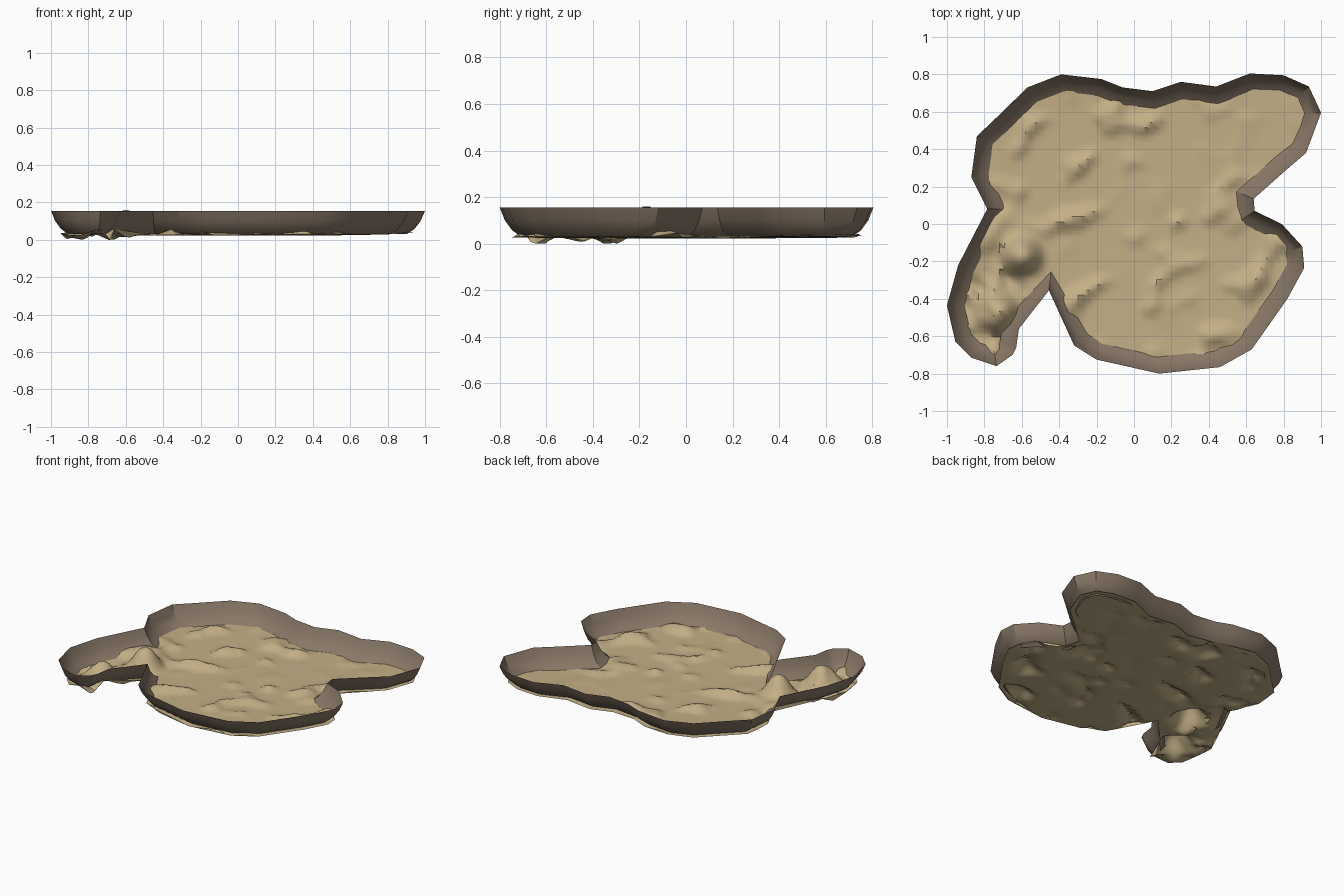
import bpy, bmesh, math
from mathutils import Vector, noise
from mathutils.geometry import delaunay_2d_cdt

if "Cube" in bpy.data.objects:
    bpy.data.objects.remove(bpy.data.objects["Cube"])

# rim outline seen from above (clockwise)
RIM = [(-.39, .80), (-.175, .775), (-.06, .73), (.10, .71), (.25, .76), (.44, .735), (.62, .805),
       (.80, .795), (.935, .735), (1, .595), (.92, .38), (.815, .29), (.64, .135), (.645, .07),
       (.79, 0), (.90, -.12), (.91, -.235), (.82, -.40), (.63, -.67), (.46, -.765), (.135, -.80),
       (-.20, -.725), (-.32, -.65), (-.455, -.355), (-.615, -.56), (-.63, -.66), (-.65, -.70),
       (-.735, -.76), (-.87, -.715), (-.955, -.63), (-1, -.435), (-.94, -.22), (-.785, .08),
       (-.87, .25), (-.84, .47), (-.755, .55), (-.57, .73)]
RIM = [Vector(p) for p in RIM]


def material(name, col):
    m = bpy.data.materials.new(name)
    m.diffuse_color = (*col, 1)
    m.use_nodes = True
    m.node_tree.nodes["Principled BSDF"].inputs["Base Color"].default_value = m.diffuse_color
    return m


def inset(pts, d):
    out = []
    for i, p in enumerate(pts):
        a = (p - pts[i - 1]).normalized()
        b = (pts[(i + 1) % len(pts)] - p).normalized()
        n1, n2 = Vector((a.y, -a.x)), Vector((b.y, -b.x))
        m = (n1 + n2).normalized()
        out.append(p + m * d * min(1 / max(m.dot(n1), .1), 1.12))
    return out


def add_object(name, verts, faces, mat, angle):
    me = bpy.data.meshes.new(name)
    me.from_pydata(verts, [], faces)
    me.materials.append(mat)
    ob = bpy.data.objects.new(name, me)
    bpy.context.collection.objects.link(ob)
    bpy.ops.object.select_all(action='DESELECT')
    ob.select_set(True)
    bpy.context.view_layer.objects.active = ob
    bpy.ops.object.shade_smooth_by_angle(angle=math.radians(angle))
    return ob


def smooth(t):
    t = max(0, min(1, t))
    return t * t * (3 - 2 * t)


# basin wall: single sheet lofted through inset outlines
profile = [(0, .155), (.022, .10), (.052, .058), (.09, .030)]
n = len(RIM)
verts = [(p.x, p.y, z) for d, z in profile for p in inset(RIM, d)]
faces = []
for k in range(len(profile) - 1):
    for i in range(n):
        j = (i + 1) % n
        faces.append((k * n + i, k * n + j, (k + 1) * n + j, (k + 1) * n + i))
add_object("basin_wall", verts, faces, material("brown rock", (.25, .188, .135)), 30)

# sandy floor: height field with dunes, a smooth diagonal track and two mounds
MOUNDS = [(-.60, -.17, .135, .13), (-.73, -.47, .12, .14)]


def floor_height(x, y):
    c, s = math.cos(.6), math.sin(.6)
    u, v = x * c + y * s, -x * s + y * c
    z = .023 + .014 * min(1, (x * x + y * y)) ** 2
    arm = smooth((-.50 - x) / .1) * smooth((-.20 - y) / .1)
    track = smooth((abs(v - .05) - .04) / .12)
    bump = max(0, noise.noise(Vector((u * 5.5, v * 9, 1.7))) - .08)
    z += .075 * bump * (.15 + .85 * track)
    z -= arm * .03 * (.5 + noise.noise(Vector((x * 14, y * 14, 4))))
    for mx, my, h, r in MOUNDS:
        z += h * smooth(1.1 - math.hypot(x - mx, y - my) / r)
    return max(0, z)


edge = inset(RIM, .05)
step = .028
grid = [Vector((-1 + step * i, -.8 + step * j)) for i in range(72) for j in range(58)]
loop = [(i, (i + 1) % n) for i in range(n)]
pts, _, tris, *_ = delaunay_2d_cdt(edge + grid, loop, [list(range(n))[::-1]], 1, 1e-5)
verts = [(p.x, p.y, floor_height(p.x, p.y)) for p in pts]
floor = add_object("sandy_floor", verts, [tuple(t) for t in tris],
                   material("tan sand", (.55, .43, .24)), 40)

# make floor face up and drop loose grid points
bm = bmesh.new()
bm.from_mesh(floor.data)
bmesh.ops.delete(bm, geom=[v for v in bm.verts if not v.link_faces], context='VERTS')
bmesh.ops.reverse_faces(bm, faces=[f for f in bm.faces if f.normal.z < 0])
bm.to_mesh(floor.data)
bm.free()

# wall faces inward
wall = bpy.data.objects["basin_wall"]
bm = bmesh.new()
bm.from_mesh(wall.data)
bmesh.ops.reverse_faces(bm, faces=[f for f in bm.faces if f.normal.z < 0])
bm.to_mesh(wall.data)
bm.free()
